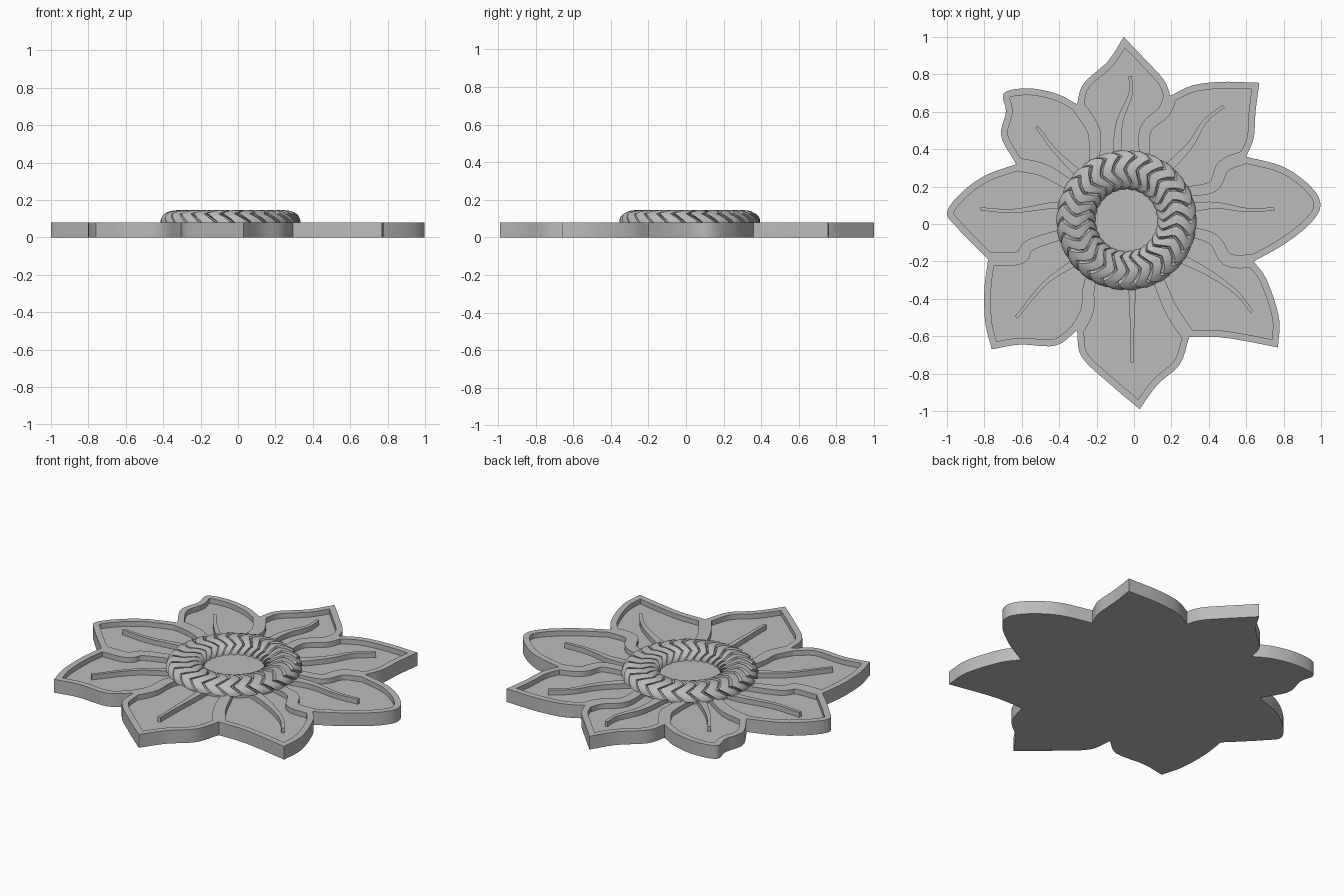
import bpy, bmesh, math
from mathutils import Vector

cube = bpy.data.objects.get("Cube")
if cube:
    bpy.data.objects.remove(cube)

TOP, FLOOR, RIM = 0.08, 0.05, 0.036
CENTRE = Vector((-0.04, 0.02))

grey = bpy.data.materials.new("plain_grey")
grey.use_nodes = True
grey.diffuse_color = (0.5, 0.5, 0.5, 1)
grey.node_tree.nodes["Principled BSDF"].inputs["Base Color"].default_value = (0.5, 0.5, 0.5, 1)


def finish(name, bm, angle=35):
    """Turn a bmesh into a smooth-shaded object with sharp edges kept."""
    bmesh.ops.recalc_face_normals(bm, faces=bm.faces)
    mesh = bpy.data.meshes.new(name)
    bm.to_mesh(mesh)
    bm.free()
    mesh.materials.append(grey)
    obj = bpy.data.objects.new(name, mesh)
    bpy.context.collection.objects.link(obj)
    bpy.ops.object.select_all(action='DESELECT')
    obj.select_set(True)
    bpy.context.view_layer.objects.active = obj
    bpy.ops.object.shade_smooth_by_angle(angle=math.radians(angle))
    return obj


def spline(points, steps=6):
    """Smooth open path through points given in hundredths of a unit."""
    p = [Vector(q) / 100 for q in points]
    p = [2 * p[0] - p[1]] + p + [2 * p[-1] - p[-2]]
    path = []
    for a, b, c, d in zip(p, p[1:], p[2:], p[3:]):
        for i in range(steps):
            t = i / steps
            path.append(0.5 * (2 * b + (c - a) * t + (2 * a - 5 * b + 4 * c - d) * t ** 2
                               + (3 * b - a - 3 * c + d) * t ** 3))
    return path + [p[-2]]


def ring(bm, loop, z):
    return [bm.verts.new((p.x, p.y, z)) for p in loop]


def bridge(bm, a, b):
    for i in range(len(a)):
        j = (i + 1) % len(a)
        bm.faces.new((a[i], a[j], b[j], b[i]))


def inset(loop, width):
    """Move a counter-clockwise loop inwards with mitred corners."""
    result = []
    for i, p in enumerate(loop):
        u = (p - loop[i - 1]).normalized()
        v = (loop[(i + 1) % len(loop)] - p).normalized()
        n1, n2 = Vector((-u.y, u.x)), Vector((-v.y, v.x))
        result.append(p + (n1 + n2) * width / max(0.35, 1 + n1.dot(n2)))
    return result


# Petals, counter-clockwise: tip is round, then valley, two sides, tip, two sides
petals = [
    (True, [(64, -20), (80, -11), (94, 0), (99.7, 10), (94.5, 20), (80, 30.5)]),
    (False, [(60, 36), (64, 46), (65, 60), (67, 75.5), (47, 76), (31, 74)]),
    (False, [(19.5, 68.5), (16, 77), (6, 88), (-5.5, 100), (-14, 87), (-27, 75)]),
    (True, [(-30.5, 64), (-41, 69.5), (-56, 72.5), (-69.5, 70), (-68.5, 60), (-71, 47)]),
    (True, [(-63, 32), (-80, 25.7), (-93, 16), (-100, 6), (-95, -1.5), (-87, -10)]),
    (False, [(-78, -19), (-80, -35), (-79.5, -53), (-76, -67), (-61, -64.5), (-42, -65)]),
    (False, [(-30.5, -57), (-28, -71), (-13, -85.5), (3, -99), (12.5, -86), (24.5, -75)]),
    (False, [(29.5, -60.5), (45, -60.5), (59, -62.5), (77, -66), (77.5, -50), (71, -30)]),
]
outline = []
for i, (rounded, pts) in enumerate(petals):
    pts = pts + [petals[(i + 1) % len(petals)][1][0]]
    for part in ([pts] if rounded else [pts[:4], pts[3:]]):
        outline += spline(part)[:-1]

# Flower plate: solid slab with a raised rim around a sunken floor
bm = bmesh.new()
inner = inset(outline, RIM)
loops = [ring(bm, outline, 0), ring(bm, outline, TOP), ring(bm, inner, TOP), ring(bm, inner, FLOOR)]
for a, b in zip(loops, loops[1:]):
    bridge(bm, a, b)
bm.faces.new(loops[0])
bm.faces.new(loops[-1])
finish("flower_plate", bm)


def ridge(name, points, outer, base):
    """Raised strip on the floor, widening from its outer end to the centre."""
    path = spline(points)
    left, right = [], []
    for i, p in enumerate(path):
        d = (path[min(i + 1, len(path) - 1)] - path[max(i - 1, 0)]).normalized()
        t = i / (len(path) - 1)
        side = Vector((-d.y, d.x)) * (outer + (base - outer) * t ** 2) / 2
        left.append(p + side)
        right.append(p - side)
    loop = left + right[::-1]
    bm = bmesh.new()
    low, high = ring(bm, loop, FLOOR - 0.005), ring(bm, loop, TOP)
    bridge(bm, low, high)
    bm.faces.new(low)
    bm.faces.new(high)
    finish(name, bm)


# Ridges between neighbouring petals, from each valley to the centre
dividers = [
    [(64, -20), (50, -19), (42, -8), (25, -3)],
    [(60, 36), (48, 31), (42, 20), (25, 17)],
    [(19.5, 68.5), (16, 60), (6, 50), (6, 30)],
    [(-30.5, 64), (-22, 51), (-21, 41), (-22, 25)],
    [(-63, 32), (-49, 29), (-38, 23), (-26, 15)],
    [(-78, -19), (-61, -18), (-55, -11), (-30, -3)],
    [(-30.5, -57), (-25, -46), (-24, -33), (-18, -18)],
    [(29.5, -60.5), (20, -46), (14, -32), (9, -20)],
]
# Veins, from near each petal tip to the centre
veins = [
    [(75, 8), (60, 7.5), (43, 10), (25, 8)],
    [(48, 63), (38, 55), (29, 41), (12, 24)],
    [(-2, 79), (-2, 69), (-8, 53), (-9, 30)],
    [(-52, 52), (-43, 40), (-33, 30), (-22, 20)],
    [(-82, 8), (-64, 7), (-42, 10), (-28, 8)],
    [(-63, -50), (-48, -32), (-34, -22), (-22, -14)],
    [(-1, -74), (-1, -56), (-1, -37), (-2, -20)],
    [(63, -47), (54, -36), (38, -25), (16, -14)],
]
for i, points in enumerate(dividers):
    ridge(f"petal_divider_{i + 1}", points, 2 * RIM, 0.05)
for i, points in enumerate(veins):
    ridge(f"petal_vein_{i + 1}", points, 0.018, 0.06)

# Flat middle disc
bm = bmesh.new()
disc = [CENTRE + 0.33 * Vector((math.cos(a), math.sin(a))) for a in (i * math.tau / 64 for i in range(64))]
low, high = ring(bm, disc, FLOOR - 0.005), ring(bm, disc, TOP)
bridge(bm, low, high)
bm.faces.new(low)
bm.faces.new(high)
finish("middle_disc", bm)

# Seed ring: half-round band cut into zigzag treads
TEETH, ROWS, ZIGS = 26, 24, 4
tread = [(0, 1), (0.4, 0.99), (0.76, 0.94), (0.82, 0.76), (0.94, 0.76)]
bm = bmesh.new()
rows = []
for j in range(ROWS + 1):
    t = j / ROWS
    zig = abs((t * ZIGS) % 2 - 1)
    c, s = math.cos(math.pi * t), math.sin(math.pi * t)
    c = math.copysign(abs(c) ** 0.85, c)
    row = []
    for k in range(TEETH):
        for step, height in tread:
            a = (k + step + 0.75 * zig) * math.tau / TEETH
            r = 0.27 + 0.105 * height * c
            row.append(bm.verts.new((CENTRE.x + r * math.cos(a), CENTRE.y + r * math.sin(a),
                                     TOP + 0.066 * height * s ** 0.85)))
    rows.append(row)
for a, b in zip(rows, rows[1:]):
    bridge(bm, a, b)
finish("seed_ring", bm, 30)
